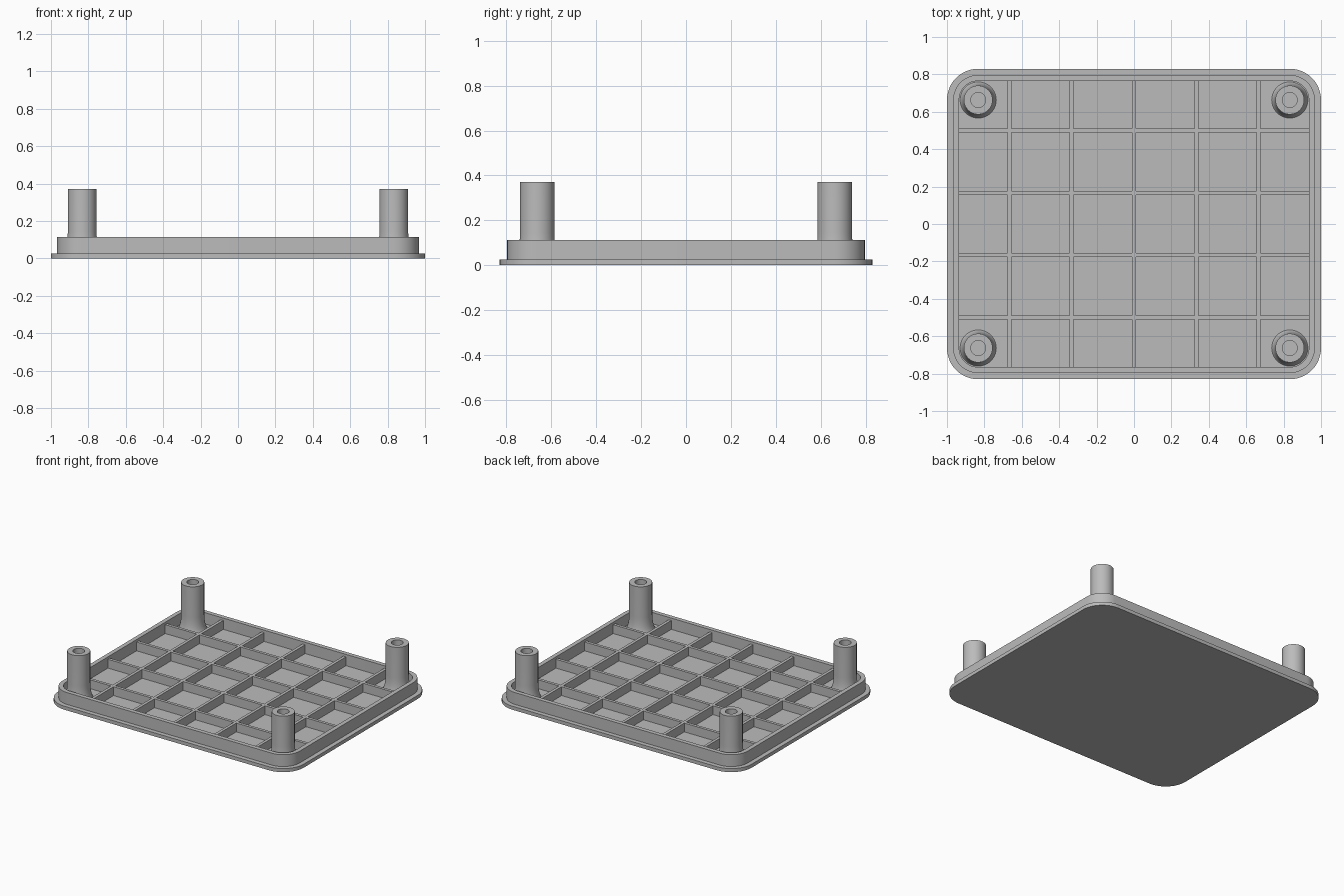
import bpy
import bmesh
from math import cos, sin, pi, radians

cube = bpy.data.objects.get("Cube")
if cube:
    bpy.data.objects.remove(cube, do_unlink=True)

grey = bpy.data.materials.new("plain grey")
grey.use_nodes = True
COLOUR = (0.5, 0.5, 0.5, 1)
grey.diffuse_color = COLOUR
grey.node_tree.nodes["Principled BSDF"].inputs["Base Color"].default_value = COLOUR

CX, CY = 0.833, 0.663      # shared centre of corner arcs and posts
FLANGE_TOP, FLOOR, RIB_TOP, WALL_TOP, POST_TOP = 0.026, 0.03, 0.095, 0.113, 0.37


def finish(name, bm, smooth=True):
    bmesh.ops.remove_doubles(bm, verts=bm.verts, dist=1e-5)
    bmesh.ops.recalc_face_normals(bm, faces=bm.faces)
    mesh = bpy.data.meshes.new(name)
    bm.to_mesh(mesh)
    bm.free()
    mesh.materials.append(grey)
    obj = bpy.data.objects.new(name, mesh)
    bpy.context.collection.objects.link(obj)
    if smooth:
        bpy.ops.object.select_all(action="DESELECT")
        obj.select_set(True)
        bpy.context.view_layer.objects.active = obj
        bpy.ops.object.shade_smooth_by_angle(angle=radians(35))
    return obj


def rounded_loop(bm, radius, z, steps=12):
    """Rounded rectangle whose corner arcs share the post centres."""
    verts = []
    for quarter, (sx, sy) in enumerate(((1, 1), (-1, 1), (-1, -1), (1, -1))):
        for i in range(steps + 1):
            a = (quarter + i / steps) * pi / 2
            verts.append(bm.verts.new((sx * CX + radius * cos(a),
                                       sy * CY + radius * sin(a), z)))
    return verts


def circle_loop(bm, x, y, radius, z, steps=40):
    return [bm.verts.new((x + radius * cos(2 * pi * i / steps),
                          y + radius * sin(2 * pi * i / steps), z))
            for i in range(steps)]


def skin(bm, loops):
    """Bridge successive loops and cap both ends."""
    for low, high in zip(loops, loops[1:]):
        n = len(low)
        for i in range(n):
            j = (i + 1) % n
            bm.faces.new((low[i], low[j], high[j], high[i]))
    bm.faces.new(loops[0])
    bm.faces.new(loops[-1])


def box(name, x0, x1, y0, y1, z0, z1):
    bm = bmesh.new()
    bmesh.ops.create_cube(bm, size=1)
    for v in bm.verts:
        v.co = (x1 if v.co.x > 0 else x0, y1 if v.co.y > 0 else y0,
                z1 if v.co.z > 0 else z0)
    return finish(name, bm, smooth=False)


# Flanged tray: base, step, rim wall and recessed floor in one skin
bm = bmesh.new()
profile = [(0.167, 0), (0.167, FLANGE_TOP), (0.134, FLANGE_TOP),
           (0.134, WALL_TOP), (0.102, WALL_TOP), (0.102, FLOOR)]
skin(bm, [rounded_loop(bm, r, z) for r, z in profile])
finish("tray", bm)

# Reinforcing ribs: long ones across, short ones fitted between them
HALF = 0.011
EDGE_X, EDGE_Y = CX + 0.105, CY + 0.105
rib_x = [i / 3 for i in range(-2, 3)]
rib_y = [-0.5, -1 / 6, 1 / 6, 0.5]
for i, y in enumerate(rib_y):
    box(f"long_rib_{i + 1}", -EDGE_X, EDGE_X, y - HALF, y + HALF, FLOOR - 0.01, RIB_TOP)
starts = [-EDGE_Y] + [y + HALF for y in rib_y]
ends = [y - HALF for y in rib_y] + [EDGE_Y]
for i, x in enumerate(rib_x):
    for j, (y0, y1) in enumerate(zip(starts, ends)):
        box(f"short_rib_{i + 1}_{j + 1}", x - HALF, x + HALF, y0, y1, FLOOR - 0.01, RIB_TOP)

# Corner posts: flared foot, straight shaft and a blind screw hole
RADIUS, FLARE, FLARE_HEIGHT, HOLE = 0.077, 0.027, 0.12, 0.04
post = []
for i in range(9):
    a = i / 8 * pi / 2
    post.append((RADIUS + FLARE * (1 - sin(a)),
                 FLOOR - 0.005 + FLARE_HEIGHT * (1 - cos(a))))
post += [(RADIUS, POST_TOP), (HOLE, POST_TOP), (HOLE, WALL_TOP)]
for side, sx in (("right", -1), ("left", 1)):
    for end, sy in (("front", -1), ("back", 1)):
        bm = bmesh.new()
        skin(bm, [circle_loop(bm, sx * CX, sy * CY, r, z) for r, z in post])
        finish(f"{end}_{side}_post", bm)
